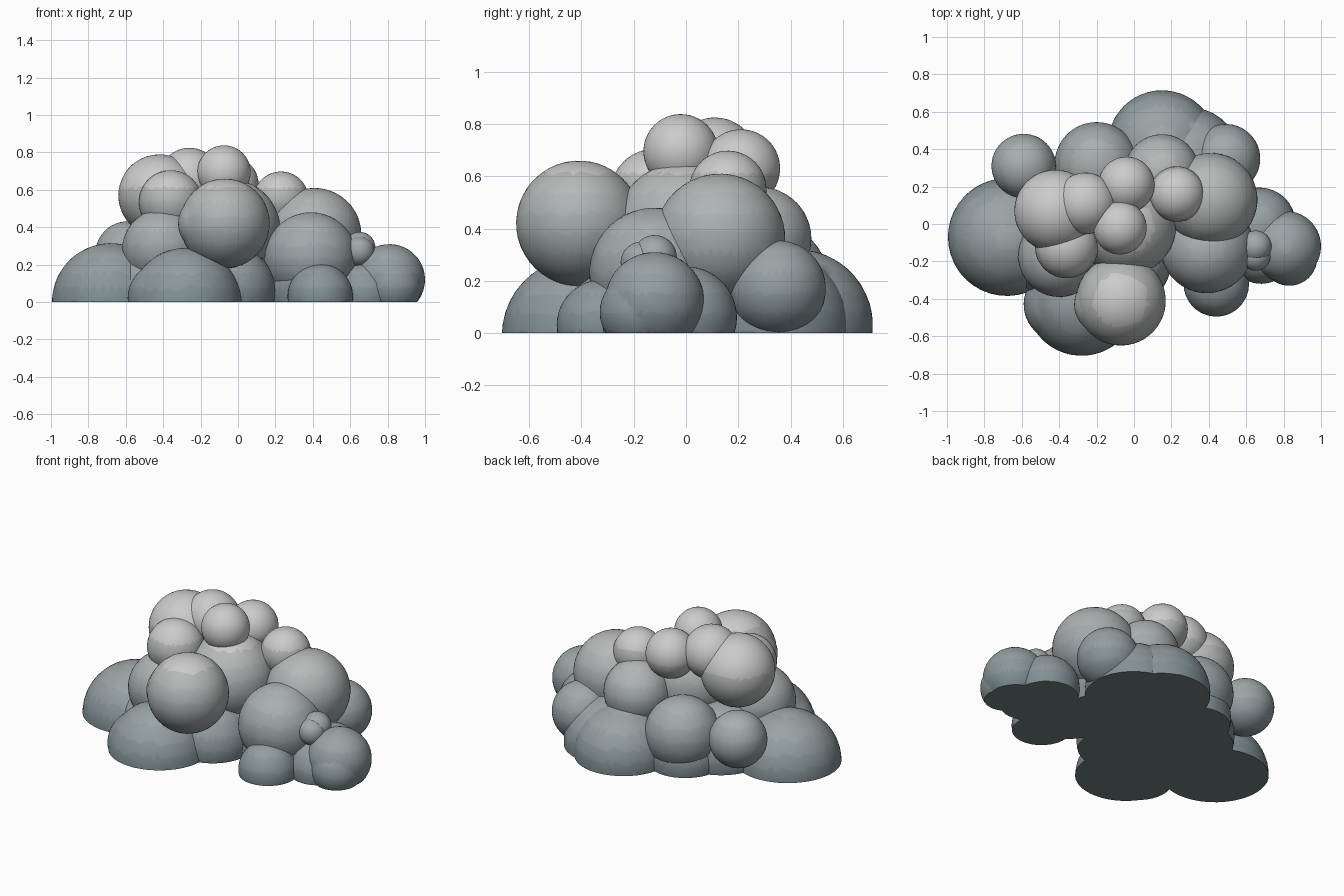
import bpy, random
from math import pi

if "Cube" in bpy.data.objects:
    bpy.data.objects.remove(bpy.data.objects["Cube"])

random.seed(4)

# Puffs: x, y, z, radius
puffs = [
    # core, first one is the base of the union
    (-0.06, -0.08, 0.04, 0.28), (-0.32, 0.10, 0.06, 0.28), (0.25, 0.05, 0.05, 0.28),
    (-0.04, -0.20, 0.06, 0.24), (0.05, 0.15, 0.10, 0.30), (0.40, -0.12, 0.06, 0.235),
    (-0.50, -0.12, 0.03, 0.25), (-0.20, 0.29, 0.05, 0.23), (0.68, -0.15, 0.04, 0.17),
    # ground ring
    (-0.68, -0.07, 0.00, 0.315), (-0.28, -0.405, -0.01, 0.30), (-0.39, -0.43, 0.02, 0.20),
    (0.15, 0.425, 0.03, 0.29), (0.29, 0.34, 0.03, 0.285),
    (0.81, -0.12, 0.12, 0.19), (0.83, -0.18, 0.08, 0.15),
    (0.67, 0.00, 0.06, 0.195), (0.44, -0.32, 0.03, 0.175),
    (-0.59, 0.31, 0.26, 0.172), (0.49, 0.35, 0.17, 0.185),
    (-0.20, 0.32, 0.20, 0.225),
    # middle tier
    (-0.07, -0.41, 0.42, 0.24), (-0.16, -0.43, 0.42, 0.16), (0.39, -0.12, 0.23, 0.25),
    (0.41, 0.13, 0.36, 0.25), (0.15, 0.28, 0.36, 0.20),
    (-0.40, -0.17, 0.28, 0.22), (-0.04, -0.01, 0.39, 0.265),
    (0.65, -0.12, 0.29, 0.085), (0.65, -0.17, 0.27, 0.08),
    # crown
    (0.23, 0.16, 0.55, 0.148), (-0.075, -0.02, 0.695, 0.143),
    (-0.04, 0.21, 0.63, 0.15), (-0.26, 0.11, 0.66, 0.165),
    (-0.42, 0.07, 0.57, 0.22), (-0.36, -0.12, 0.535, 0.17),
]


def puff(x, y, z, r):
    rot = [random.uniform(0, 2 * pi) for _ in range(3)]
    bpy.ops.mesh.primitive_ico_sphere_add(subdivisions=4, radius=r,
                                          location=(x, y, z), rotation=rot)
    return bpy.context.object


def boolean(target, tool, operation):
    mod = target.modifiers.new("cut", 'BOOLEAN')
    mod.operation = operation
    mod.solver = 'EXACT'
    mod.object = tool
    bpy.context.view_layer.objects.active = target
    bpy.ops.object.modifier_apply(modifier=mod.name)
    bpy.data.objects.remove(tool)


# Merge all puffs into one closed body
cloud = puff(*puffs[0])
cloud.name = "cloud"
for p in puffs[1:]:
    boolean(cloud, puff(*p), 'UNION')

# Slice flat at the base
bpy.ops.mesh.primitive_cube_add(size=4, location=(0, 0, -2))
cutter = bpy.context.object
cutter.hide_render = True
boolean(cloud, cutter, 'DIFFERENCE')

# Smooth puffs with crisp creases between them
bpy.ops.object.select_all(action='DESELECT')
cloud.select_set(True)
bpy.context.view_layer.objects.active = cloud
bpy.ops.object.transform_apply(location=True, rotation=True, scale=True)
bpy.ops.object.shade_smooth_by_angle(angle=pi / 6)

# Height gradient: dark blue-grey base to pale warm grey crown
BANDS, HEIGHT = 11, 0.84
low, high = (0.22, 0.28, 0.30), (0.58, 0.575, 0.565)
cloud.data.materials.clear()
for i in range(BANDS):
    t = i / (BANDS - 1)
    mat = bpy.data.materials.new(f"grey_{i}")
    mat.diffuse_color = [a + (b - a) * t for a, b in zip(low, high)] + [1]
    mat.use_nodes = True
    mat.node_tree.nodes["Principled BSDF"].inputs["Base Color"].default_value = mat.diffuse_color
    cloud.data.materials.append(mat)
base = bpy.data.materials.new("base_grey")
base.diffuse_color = (0.17, 0.22, 0.22, 1)
base.use_nodes = True
base.node_tree.nodes["Principled BSDF"].inputs["Base Color"].default_value = base.diffuse_color
cloud.data.materials.append(base)
for f in cloud.data.polygons:
    band = int(f.center.z / HEIGHT * BANDS)
    f.material_index = BANDS if f.center.z < 0.005 else min(BANDS - 1, max(0, band))
